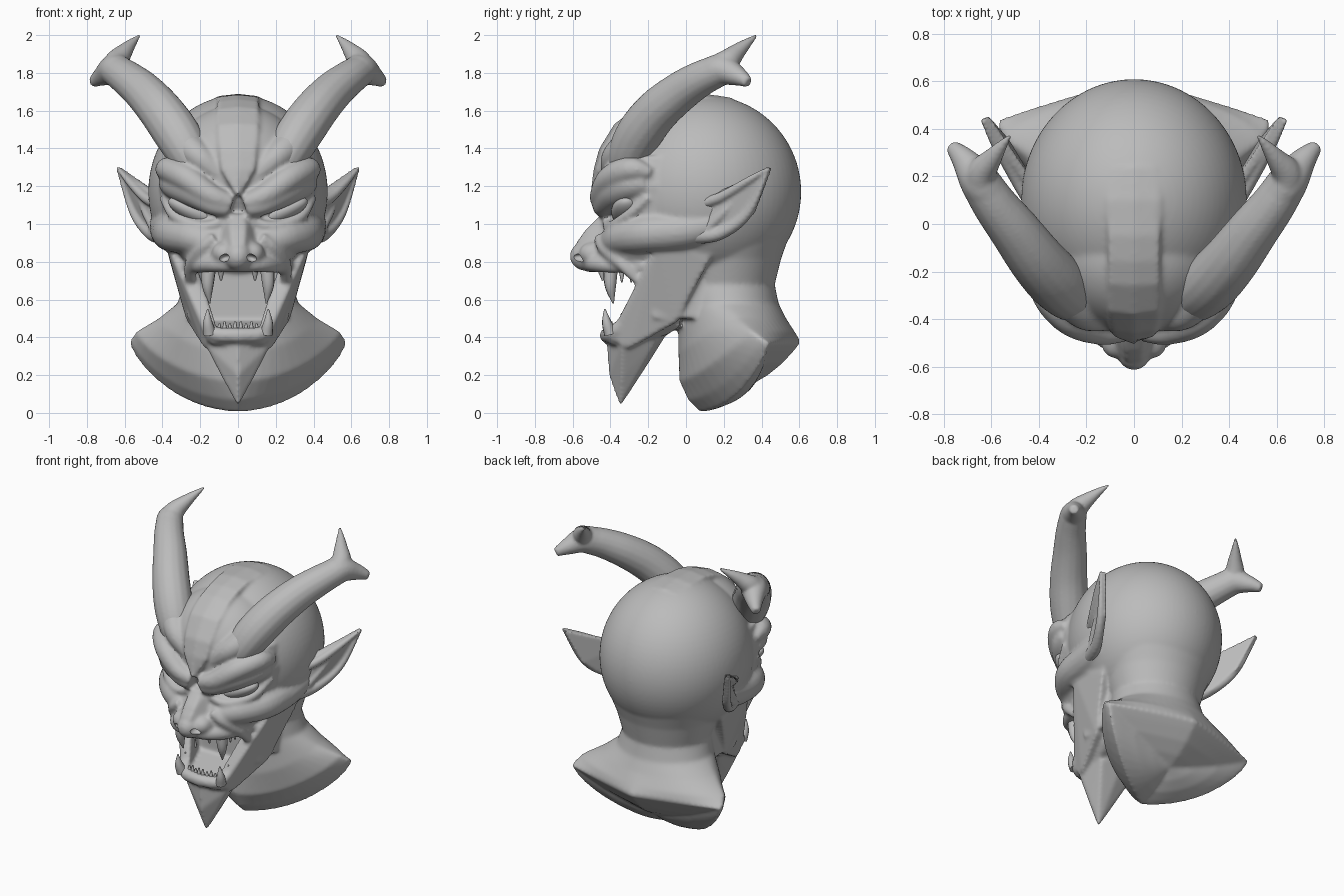
import bpy
import bmesh
import math
from mathutils import Vector, Matrix

if "Cube" in bpy.data.objects:
    bpy.data.objects.remove(bpy.data.objects["Cube"], do_unlink=True)

GREY = (0.5, 0.5, 0.5, 1)
clay = bpy.data.materials.new("clay_grey")
clay.use_nodes = True
clay.diffuse_color = GREY
for node in clay.node_tree.nodes:
    if node.type == 'BSDF_PRINCIPLED':
        node.inputs["Base Color"].default_value = GREY
        node.inputs["Roughness"].default_value = 0.7


# ---- helpers ----
def flip(p):
    return (-p[0],) + tuple(p[1:])


def loft(bm, rings):
    """Skin a list of closed point rings and cap both ends."""
    loops = [[bm.verts.new(p) for p in ring] for ring in rings]
    for a, b in zip(loops, loops[1:]):
        for i in range(len(a)):
            j = (i + 1) % len(a)
            bm.faces.new((a[i], a[j], b[j], b[i]))
    bm.faces.new(loops[0][::-1])
    bm.faces.new(loops[-1])


def ring(width, front, back, z_front, z_back, bow=0, power=1.0, count=56):
    """Horizontal oval, optionally dropped at the front; power < 1 is boxy, > 1 pointed."""
    points = []
    for k in range(count):
        angle = math.tau * k / count
        s, c = math.sin(angle), math.cos(angle)
        sx = math.copysign(abs(s) ** power, s)
        cy = math.copysign(abs(c) ** power, c)
        y = (front + back) / 2 + (back - front) / 2 * cy + bow * s * s
        fall = max(0, 1 - sx * sx) ** .75 if c < 0 else 0
        points.append(Vector((width * sx, y, z_back - (z_back - z_front) * fall)))
    return points


def tube(bm, points, mirror=True, steps=5, count=16):
    """Round tube through (x, y, z, radius) points on a smooth path."""
    ctrl = [Vector(p) for p in points]
    ctrl = [2 * ctrl[0] - ctrl[1]] + ctrl + [2 * ctrl[-1] - ctrl[-2]]
    path = []
    for a, b, c, d in zip(ctrl, ctrl[1:], ctrl[2:], ctrl[3:]):
        for k in range(steps):
            t = k / steps
            path.append(0.5 * (2 * b + (c - a) * t + (2 * a - 5 * b + 4 * c - d) * t * t
                               + (3 * b - a - 3 * c + d) * t ** 3))
    path.append(ctrl[-2])
    rings, normal = [], None
    for i, p in enumerate(path):
        tangent = (path[min(i + 1, len(path) - 1)] - path[max(i - 1, 0)]).to_3d().normalized()
        normal = normal or tangent.orthogonal()
        normal = (normal - tangent * normal.dot(tangent)).normalized()
        side = tangent.cross(normal)
        rings.append([p.to_3d() + max(p.w, .004) * (normal * math.cos(math.tau * k / count)
                      + side * math.sin(math.tau * k / count)) for k in range(count)])
    loft(bm, rings)
    if mirror:
        tube(bm, [flip(p) for p in points], False, steps, count)


def blob(bm, center, radii, turn=0, mirror=False):
    """Ellipsoid, turned about the y axis by degrees."""
    matrix = (Matrix.Translation(center) @ Matrix.Rotation(math.radians(turn), 4, 'Y')
              @ Matrix.Diagonal((*radii, 1)))
    bmesh.ops.create_uvsphere(bm, u_segments=72, v_segments=40, radius=1, matrix=matrix)
    if mirror:
        blob(bm, flip(center), radii, -turn)


def hull(bm, points, span=False):
    """Convex hull: one on each side, or a single one spanning both sides."""
    mirrored = [flip(p) for p in points]
    for group in ([points + mirrored] if span else [points, mirrored]):
        verts = [bm.verts.new(p) for p in sorted(set(group))]
        bmesh.ops.convex_hull(bm, input=verts)
        loose = [v for v in verts if v.is_valid and not v.link_faces]
        bmesh.ops.delete(bm, geom=loose, context='VERTS')


def finish(name, bm, voxel=0, smooth=4, cutter=None):
    """Make an object; with a voxel size, fuse its shapes into one skin."""
    bmesh.ops.recalc_face_normals(bm, faces=bm.faces[:])
    mesh = bpy.data.meshes.new(name)
    bm.to_mesh(mesh)
    bm.free()
    obj = bpy.data.objects.new(name, mesh)
    bpy.context.collection.objects.link(obj)
    if voxel:
        fuse = obj.modifiers.new("fuse", 'REMESH')
        fuse.mode, fuse.voxel_size = 'VOXEL', voxel
        soften = obj.modifiers.new("soften", 'SMOOTH')
        soften.factor, soften.iterations = 0.5, smooth
        if cutter:
            cut = obj.modifiers.new("cut", 'BOOLEAN')
            cut.operation, cut.object = 'DIFFERENCE', cutter
        bpy.context.view_layer.update()
        graph = bpy.context.evaluated_depsgraph_get()
        mesh = bpy.data.meshes.new_from_object(obj.evaluated_get(graph))
        obj.modifiers.clear()
        obj.data = mesh
    mesh.materials.clear()
    mesh.materials.append(clay)
    mesh.polygons.foreach_set("material_index", [0] * len(mesh.polygons))
    bpy.ops.object.select_all(action='DESELECT')
    obj.select_set(True)
    bpy.context.view_layer.objects.active = obj
    bpy.ops.object.shade_smooth_by_angle(angle=math.radians(45))
    return obj


# ---- head and bust, fused into one skin ----
bm = bmesh.new()
# bust with slanted underside and cornered shoulders, then neck
rim = ring(.575, .075, .605, .005, .37, bow=.1, power=1.9)
belly = Vector((0, .35, .15))
drop = Vector((0, .01, -.02))
loft(bm, [[p.lerp(belly, f) + drop * math.sin(math.pi * f) for p in rim]
          for f in (.97, .7, .4, .15)] + [
    rim, ring(.572, .01, .6, .07, .39, bow=.1, power=1.7),
    ring(.54, -.035, .575, .17, .43, bow=.08, power=1.4),
    ring(.42, -.04, .53, .32, .5, bow=.03, power=1.1),
    ring(.32, -.04, .49, .57, .58), ring(.29, -.06, .47, .68, .68),
    ring(.33, -.1, .505, .82, .82), ring(.39, -.15, .555, .96, .96),
    ring(.42, -.15, .57, 1.08, 1.08)])
# cranium and forehead
blob(bm, (0, .1, 1.17), (.475, .51, .512))
blob(bm, (0, -.12, 1.27), (.37, .34, .36))
# upper face core
loft(bm, [ring(w, f, b, z, z, power=.8) for z, w, f, b in (
    (.76, .25, -.49, .1), (.85, .32, -.49, .15), (.95, .38, -.45, .2),
    (1.05, .4, -.39, .2), (1.2, .42, -.41, .2), (1.36, .39, -.41, .2))])
# raised centre band ending in a point between the brows
core = Vector((0, .1, 1.17))
band = []
for y, z, w in ((.24, 1.67, .09), (.1, 1.69, .11), (-.05, 1.685, .11), (-.16, 1.66, .11),
                (-.26, 1.62, .11), (-.38, 1.53, .11), (-.46, 1.4, .1), (-.49, 1.29, .09),
                (-.51, 1.15, .012)):
    crown = Vector((0, y, z))
    edge, deep = crown.lerp(core, .025), crown.lerp(core, .2)
    across = Vector((w, 0, 0))
    band.append([edge - across, crown, edge + across, deep + across, deep - across])
loft(bm, band)
# heavy brows sinking towards the nose, lower lids, forehead ridges
tube(bm, [(.03, -.45, 1.11, .045), (.14, -.45, 1.15, .06), (.27, -.4, 1.24, .07),
          (.37, -.29, 1.29, .065), (.4, -.18, 1.27, .03)])
tube(bm, [(.04, -.445, 1.08, .045), (.13, -.435, 1.105, .06), (.23, -.38, 1.17, .085),
          (.32, -.29, 1.21, .085), (.37, -.2, 1.22, .06)])
tube(bm, [(.1, -.4, 1.26, .05), (.2, -.38, 1.35, .07), (.28, -.3, 1.42, .09)])
tube(bm, [(.06, -.42, 1.02, .025), (.19, -.4, .985, .03), (.33, -.31, 1.04, .03),
          (.4, -.2, 1.14, .02)])
# broad cheekbones
tube(bm, [(.14, -.4, .9, .07), (.25, -.33, .93, .09), (.34, -.2, .95, .1),
          (.365, -.02, .965, .1), (.38, .14, 1, .09)])
# nose: wedge bridge, tip and wings
hull(bm, [(.03, -.45, 1.05), (.08, -.37, 1.06), (.1, -.49, .86), (.15, -.4, .85),
          (.035, -.58, .9), (.04, -.53, .97)], span=True)
blob(bm, (0, -.53, .83), (.075, .085, .078))
blob(bm, (.08, -.49, .845), (.06, .075, .06), mirror=True)
# smile folds and upper lip
tube(bm, [(.12, -.46, .93, .03), (.19, -.43, .87, .035), (.25, -.33, .78, .035),
          (.25, -.22, .67, .025)])
tube(bm, [(0, -.51, .79, .045), (.12, -.48, .79, .045), (.2, -.38, .78, .04),
          (.26, -.2, .78, .04)])
# jaw sides, mouth back, mouth floor
outer = [(.39, -.14, .92), (.37, .14, .86), (.36, .12, .8), (.27, -.05, .48), (.18, -.3, .34),
         (.16, -.4, .39), (.18, -.36, .49), (.22, -.25, .57), (.27, -.2, .76)]
hull(bm, outer + [(x - .06, y, z) for x, y, z in outer])
hull(bm, [(.27, y, z) for y in (-.17, .1) for z in (.5, .85)], span=True)
hull(bm, [(.2, -.03, .46), (.2, -.05, .52), (.16, -.09, .42), (.14, -.25, .36), (.14, -.4, .36),
          (.15, -.4, .43)], span=True)
tube(bm, [(0, -.42, .41, .04), (.13, -.39, .42, .04), (.18, -.31, .5, .03), (.22, -.22, .6, .025)])
# pointed chin beard
hull(bm, [(.18, -.34, .37), (0, -.42, .38), (0, -.41, .2), (.14, -.15, .38), (0, -.1, .42),
          (0, -.35, .03), (0, -.2, .26), (.09, -.33, .2)], span=True)
# nostril cutter
cutter_bm = bmesh.new()
blob(cutter_bm, (.07, -.565, .82), (.032, .04, .02), turn=20, mirror=True)
cutter = finish("nostril_cutter", cutter_bm)
cutter.hide_render = True
finish("head", bm, voxel=.0115, smooth=8, cutter=cutter)
bpy.data.objects.remove(cutter, do_unlink=True)

# ---- narrow eyes ----
bm = bmesh.new()
blob(bm, (.23, -.315, 1.065), (.15, .08, .055), turn=-24, mirror=True)
finish("eyes", bm)

# ---- forked horns ----
bm = bmesh.new()
fork = (.65, .18, 1.815, .085)
tube(bm, [(.2, -.34, 1.24, .07), (.255, -.305, 1.36, .11), (.325, -.245, 1.48, .123),
          (.41, -.15, 1.6, .118), (.5, -.03, 1.7, .107), (.585, .08, 1.77, .095), fork])
tube(bm, [(.585, .08, 1.77, .08), fork, (.715, .27, 1.785, .055), (.77, .33, 1.75, .028)])
tube(bm, [(.6, .1, 1.78, .08), (.645, .2, 1.845, .07), (.595, .28, 1.92, .042),
          (.52, .375, 2, .008)])
# raised seams along the horn base
tube(bm, [(.3, -.345, 1.4, .02), (.39, -.25, 1.53, .025), (.47, -.13, 1.64, .015)])
finish("horns", bm, voxel=.01, smooth=6)

# ---- pointed ears with raised rims ----
bm = bmesh.new()
tip = (.64, .44, 1.3)
outline = [(.4, .02, .92), (.41, .1, 1.14), (.5, .2, 1.15), tip, (.56, .35, 1.06), (.47, .2, .93)]
hull(bm, outline + [(x - .025, y + .02, z) for x, y, z in outline])
tube(bm, [(.41, .05, 1.1, .03), (.49, .18, 1.14, .028), (.58, .33, 1.23, .02), (*tip, .008)])
tube(bm, [(.39, .02, .94, .05), (.46, .18, .95, .035), (.55, .33, 1.06, .025), (*tip, .008)])
tube(bm, [(.43, .1, .96, .03), (.48, .19, 1.05, .025), (.52, .26, 1.12, .012)])
finish("ears", bm, voxel=.009, smooth=4)

# ---- teeth ----
bm = bmesh.new()
# upper and lower fangs
tube(bm, [(.155, -.4, .77, .04), (.16, -.4, .67, .03), (.15, -.385, .58, .004)], count=10)
tube(bm, [(.15, -.4, .42, .035), (.16, -.42, .48, .025), (.16, -.43, .55, .004)], count=10)
# small front teeth
for k in range(4):
    x = .015 + k * .028
    y = -.41 + x * .2
    tube(bm, [(x, y, .43, .016), (x, y, .485 - .012 * (k % 2), .005)], steps=2, count=8)
tube(bm, [(.09, -.45, .76, .02), (.09, -.44, .7, .005)], steps=2, count=8)
# side teeth
for k in range(3):
    y = -.34 + k * .05
    tube(bm, [(.18, y, .75, .016), (.18, y, .69, .004)], steps=2, count=8)
    tube(bm, [(.165, y, .47 + k * .03, .016), (.165, y, .53 + k * .03, .004)], steps=2, count=8)
finish("teeth", bm)
